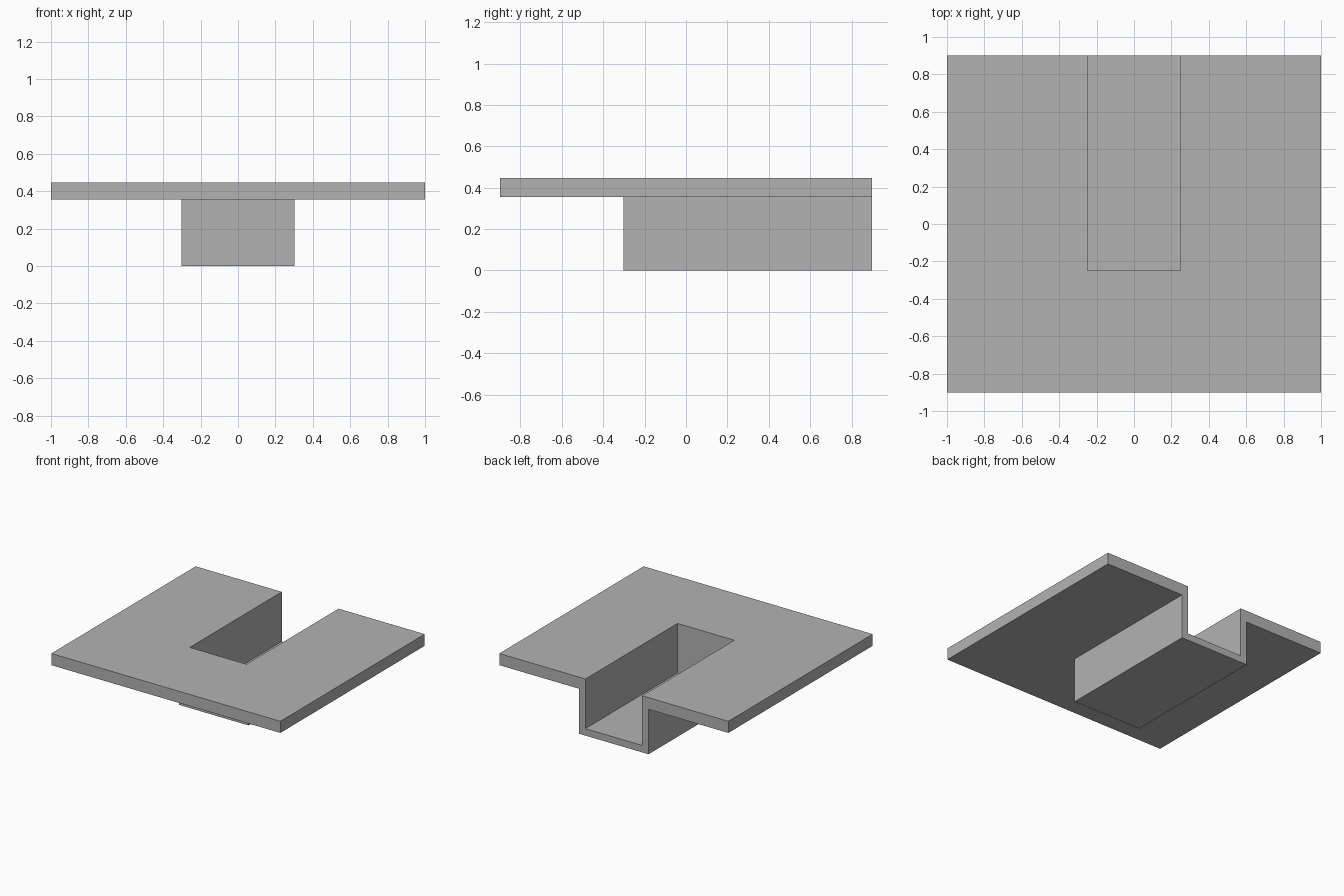
import bpy

cube = bpy.data.objects.get("Cube")
if cube:
    bpy.data.objects.remove(cube, do_unlink=True)

# Dimensions
HALF_X, HALF_Y, TOP = 1.0, 0.9, 0.447
DECK_BOTTOM = 0.355
CHANNEL = 0.303   # outer half width and front reach of the channel
WALL = 0.055

grey = bpy.data.materials.new("plain grey")
grey.use_nodes = True
colour = (0.45, 0.45, 0.45, 1.0)
grey.diffuse_color = colour
grey.node_tree.nodes["Principled BSDF"].inputs["Base Color"].default_value = colour


def box(name, low, high):
    """Axis-aligned box between two corners."""
    bpy.ops.mesh.primitive_cube_add(size=1)
    obj = bpy.context.object
    obj.name = obj.data.name = name
    for v in obj.data.vertices:
        v.co = [h if c > 0 else l for c, l, h in zip(v.co, low, high)]
    obj.data.materials.append(grey)
    return obj


def combine(target, tool, operation):
    """Apply a boolean, then discard the tool."""
    tool.hide_render = True
    mod = target.modifiers.new(operation.title(), "BOOLEAN")
    mod.operation, mod.object, mod.solver = operation, tool, "EXACT"
    bpy.context.view_layer.objects.active = target
    bpy.ops.object.modifier_apply(modifier=mod.name)
    bpy.data.objects.remove(tool, do_unlink=True)


# Flat deck with a channel block below, open at the back
deck = box("deck_with_channel", (-HALF_X, -HALF_Y, DECK_BOTTOM), (HALF_X, HALF_Y, TOP))
block = box("channel_block", (-CHANNEL, -CHANNEL, 0), (CHANNEL, HALF_Y, (DECK_BOTTOM + TOP) / 2))
combine(deck, block, "UNION")

# Hollow out the channel through the deck and the back edge
inner = CHANNEL - WALL
hollow = box("channel_hollow", (-inner, -inner, WALL), (inner, HALF_Y + 1, TOP + 1))
combine(deck, hollow, "DIFFERENCE")
